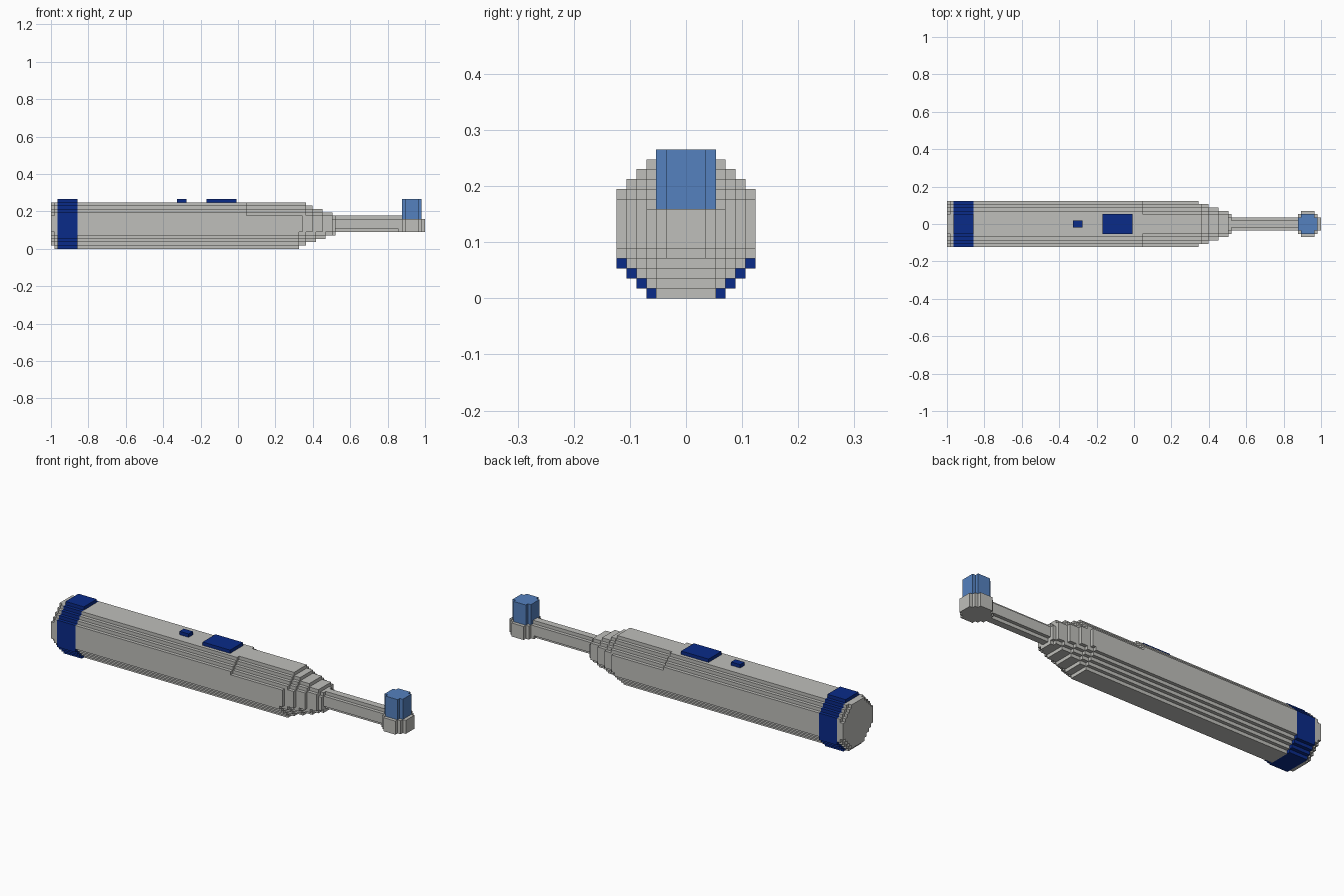
import bpy
import bmesh

cube = bpy.data.objects.get("Cube")
if cube:
    bpy.data.objects.remove(cube, do_unlink=True)

U = 2 / 113  # size of one block; the model is 113 blocks long


def make_material(name, rgb):
    m = bpy.data.materials.new(name)
    m.use_nodes = True
    m.diffuse_color = (*rgb, 1)
    m.node_tree.nodes["Principled BSDF"].inputs["Base Color"].default_value = (*rgb, 1)
    return m


GREY = make_material("light_grey", (0.52, 0.52, 0.495))
NAVY = make_material("navy_blue", (0.003, 0.024, 0.25))
BLUE = make_material("bristle_blue", (0.09, 0.22, 0.52))


def stepped_outline(lo, hi, half, flat_lo, flat_hi):
    """Symmetric staircase octagon as (side, level) points."""
    right = []
    for k in range(lo, hi):
        w = min(half, flat_lo + k - lo, flat_hi + hi - 1 - k)
        if right and right[-1][0] == w:
            right[-1] = (w, k + 1)
        else:
            right += [(w, k), (w, k + 1)]
    return right + [(-w, k) for w, k in reversed(right)]


def extrude_outline(bm, outline, start, end, place):
    """Extrude an outline between two stations; place maps to block space."""
    verts = [bm.verts.new([c * U for c in place(a, b, start)]) for a, b in outline]
    face = bm.faces.new(verts)
    result = bmesh.ops.extrude_face_region(bm, geom=[face], use_keep_orig=True)
    shift = [(p - q) * U for p, q in zip(place(0, 0, end), place(0, 0, start))]
    moved = [g for g in result["geom"] if isinstance(g, bmesh.types.BMVert)]
    bmesh.ops.translate(bm, verts=moved, vec=shift)


def along_x(side, level, x):
    return (x - 56.5, side, level)


def along_z(side, level, z):
    return (level - 56.5, side, z)


def build(name, material, pieces, place):
    bm = bmesh.new()
    for start, end, *shape in pieces:
        extrude_outline(bm, stepped_outline(*shape), start, end, place)
    bmesh.ops.recalc_face_normals(bm, faces=bm.faces)
    mesh = bpy.data.meshes.new(name)
    bm.to_mesh(mesh)
    bm.free()
    mesh.materials.append(material)
    bpy.context.scene.collection.objects.link(bpy.data.objects.new(name, mesh))


# Each piece: start, end, low, high, half width, low flat, high flat

# Handle with its end cap and the narrower grip front
build("handle", GREY, [
    (0, 1, 1, 14, 7, 3, 3),
    (1, 2, 0, 14, 7, 3, 4),
    (8, 59, 0, 14, 7, 3, 4),
    (59, 75, 0, 14, 7, 3, 3),
], along_x)

# Stepped shoulder narrowing to the neck
build("shoulder", GREY, [
    (75, 76, 1, 14, 7, 3, 3),
    (76, 77, 1, 14, 6, 3, 3),
    (77, 79, 2, 13, 6, 3, 3),
    (79, 80, 2, 12, 5, 3, 3),
    (80, 82, 3, 12, 5, 3, 3),
    (82, 83, 3, 11, 4, 3, 3),
    (83, 85, 4, 11, 4, 3, 3),
    (85, 86, 4, 10, 3, 2, 2),
], along_x)

# Coloured band near the end
build("base_ring", NAVY, [(2, 8, 0, 15, 7, 4, 3)], along_x)

# Buttons on top
build("small_button", NAVY, [(38, 41, 14, 15, 1, 1, 1)], along_x)
build("large_button", NAVY, [(47, 56, 14, 15, 3, 3, 3)], along_x)

# Neck and brush head
build("neck", GREY, [(86, 106, 5, 10, 2, 1, 1)], along_x)
build("head_base", GREY, [(5, 9, 105, 113, 4, 2, 2)], along_z)
build("bristles", BLUE, [(9, 15, 106, 112, 3, 2, 2)], along_z)
